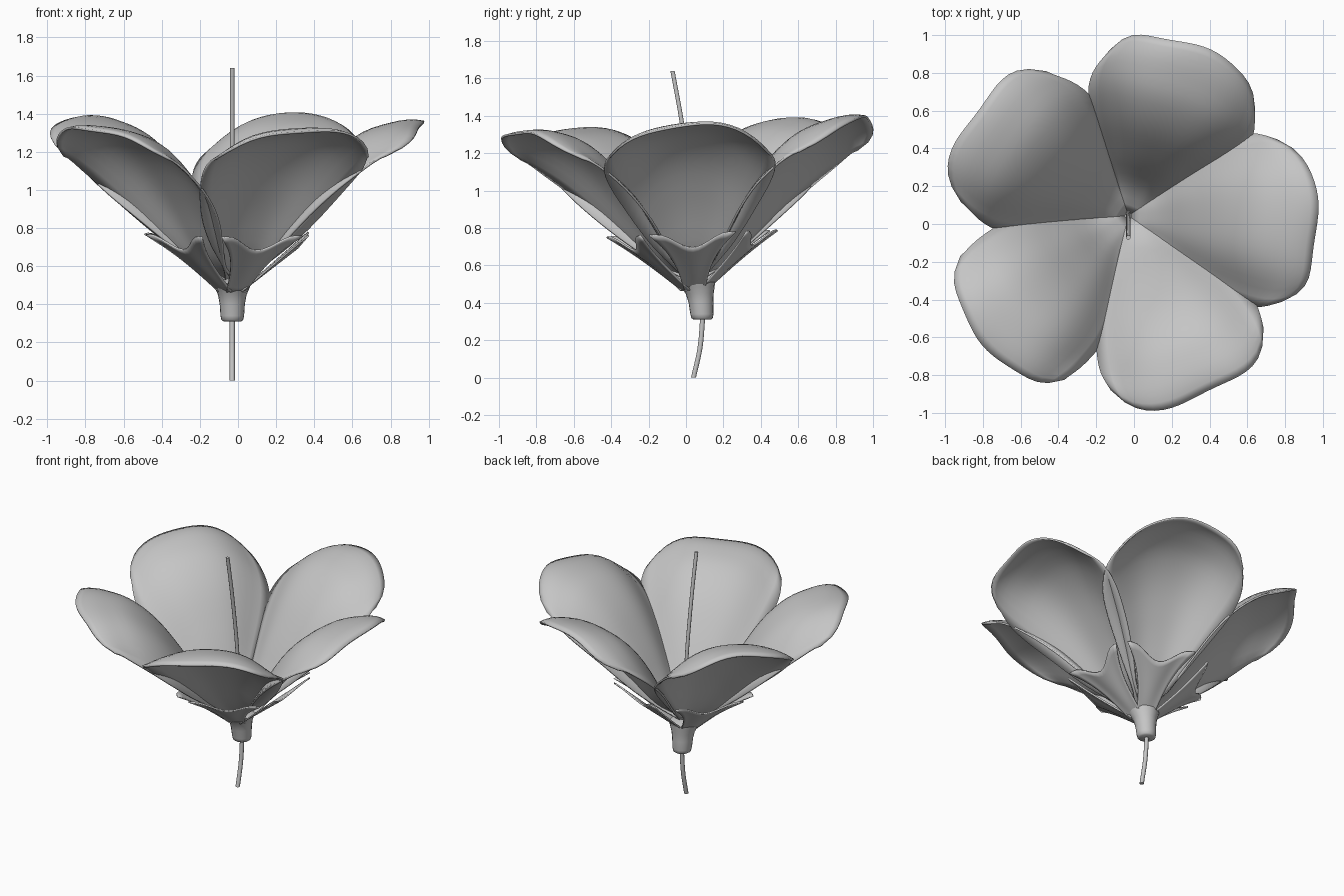
import bpy, bmesh, math
from mathutils import Vector, Matrix

if "Cube" in bpy.data.objects:
    bpy.data.objects.remove(bpy.data.objects["Cube"])

grey = bpy.data.materials.new("soft grey")
grey.diffuse_color = (0.56, 0.56, 0.56, 1)
grey.use_nodes = True
grey.node_tree.nodes["Principled BSDF"].inputs["Base Color"].default_value = grey.diffuse_color

# Flower head leans slightly forward
HEAD = Matrix.Translation((-0.03, 0.045, 0.5)) @ Matrix.Rotation(0.04, 4, 'X')


def interp(table, t):
    """Smooth interpolation through evenly spaced values."""
    n = len(table) - 1
    i = min(int(t * n), n - 1)
    f = t * n - i
    a, b = table[i], table[i + 1]
    m0 = (b - table[i - 1]) / 2 if i else b - a
    m1 = (table[i + 2] - a) / 2 if i + 2 <= n else b - a
    return ((2*f**3 - 3*f*f + 1) * a + (f**3 - 2*f*f + f) * m0
            + (3*f*f - 2*f**3) * b + (f**3 - f*f) * m1)


def make_object(name, bm, angle=50):
    bmesh.ops.recalc_face_normals(bm, faces=bm.faces)
    mesh = bpy.data.meshes.new(name)
    bm.to_mesh(mesh)
    bm.free()
    mesh.materials.append(grey)
    ob = bpy.data.objects.new(name, mesh)
    bpy.context.collection.objects.link(ob)
    bpy.context.view_layer.objects.active = ob
    ob.select_set(True)
    bpy.ops.object.shade_smooth_by_angle(angle=math.radians(angle))
    ob.select_set(False)
    return ob


def sheet(name, fn, nu, nv, thickness, matrix):
    """Thin curved sheet from fn(u in 0..1, v in -1..1)."""
    bm = bmesh.new()
    rows = [[bm.verts.new(matrix @ Vector(fn(i / nu, 2 * j / nv - 1)))
             for j in range(nv + 1)] for i in range(nu + 1)]
    for a, b in zip(rows, rows[1:]):
        for j in range(nv):
            bm.faces.new((a[j], b[j], b[j + 1], a[j + 1]))
    ob = make_object(name, bm)
    mod = ob.modifiers.new("thickness", 'SOLIDIFY')
    mod.thickness = thickness
    mod.offset = 0
    return ob


def tube(name, rings, sides):
    """Round tube through (centre, radius) rings, capped at both ends."""
    bm = bmesh.new()
    loops = []
    for c, r in rings:
        loops.append([bm.verts.new(Vector(c) + Vector((
            r * math.cos(2 * math.pi * k / sides),
            r * math.sin(2 * math.pi * k / sides), 0))) for k in range(sides)])
    for a, b in zip(loops, loops[1:]):
        for k in range(sides):
            bm.faces.new((a[k], a[(k + 1) % sides], b[(k + 1) % sides], b[k]))
    bm.faces.new(loops[0])
    bm.faces.new(loops[-1])
    return make_object(name, bm)


# Petal: flat narrow base, steep middle, level tip, domed across its width
RADIUS = [0.02, 0.17, 0.33, 0.50, 0.67, 0.84, 1.0]
HEIGHT = [0.03, 0.16, 0.42, 0.65, 0.79, 0.85, 0.88]
WIDTH = [0.05, 0.11, 0.23, 0.345, 0.42, 0.445, 0.42]
DROP = [0.0, 0.06, 0.19, 0.27, 0.28, 0.23, 0.16]


def petal_shape(phase):
    def fn(u, v):
        ripple = 0.012 * u * u * math.sin(5 * v + phase * 2)
        r = interp(RADIUS, u) * (1 - 0.09 * v * v - 0.11 * v**8) + ripple
        w = v * interp(WIDTH, u) * (1 + 0.03 * math.sin(9 * u + phase))
        drop = interp(DROP, u) * (0.45 * v * v + 0.55 * v**4)
        edge = 0.01 * u**4 * math.sin(4 * v + phase)
        z = interp(HEIGHT, u) - drop - 0.03 * u**16 + edge
        return r, w, z
    return fn


# Sepal: flares into two ears with a dip between them
SEPAL_WIDTH = [0.055, 0.075, 0.105, 0.155, 0.23]


def sepal_shape(u, v):
    ear = 0.5 - 0.5 * math.cos(math.pi * min(1, abs(v) / 0.85))
    r = 0.05 + u * (0.29 + 0.06 * ear)
    z = -0.03 + u * (0.225 + 0.075 * ear)
    return r, v * interp(SEPAL_WIDTH, u), z


for k, twist in enumerate((0, -3, 2, 4, 5)):
    turn = HEAD @ Matrix.Rotation(math.radians(72 * k + twist), 4, 'Z')
    sheet(f"petal_{k + 1}", petal_shape(k * 1.3), 22, 20, 0.012, turn)
    sheet(f"sepal_{k + 1}", sepal_shape, 10, 14, 0.01, turn)

# Cup that holds the petals
tube("calyx", [((-0.03, y, z), r) for y, z, r in (
    (0.087, 0.31, 0.045), (0.086, 0.318, 0.057), (0.085, 0.34, 0.062),
    (0.08, 0.40, 0.066), (0.073, 0.45, 0.075), (0.063, 0.485, 0.09),
    (0.055, 0.51, 0.1), (0.05, 0.53, 0.06))], 20)


# Stem below and pistil above follow one bowed line
def bowed(name, pts, radius):
    ys = [p[0] for p in pts]
    zs = [p[1] for p in pts]
    tube(name, [((-0.03, interp(ys, t / 12), interp(zs, t / 12)), radius)
                for t in range(13)], 10)


bowed("stem", [(0.04, 0.0), (0.075, 0.16), (0.09, 0.33)], 0.014)
bowed("pistil", [(0.06, 0.5), (0.035, 0.95), (-0.02, 1.35), (-0.072, 1.64)], 0.012)
